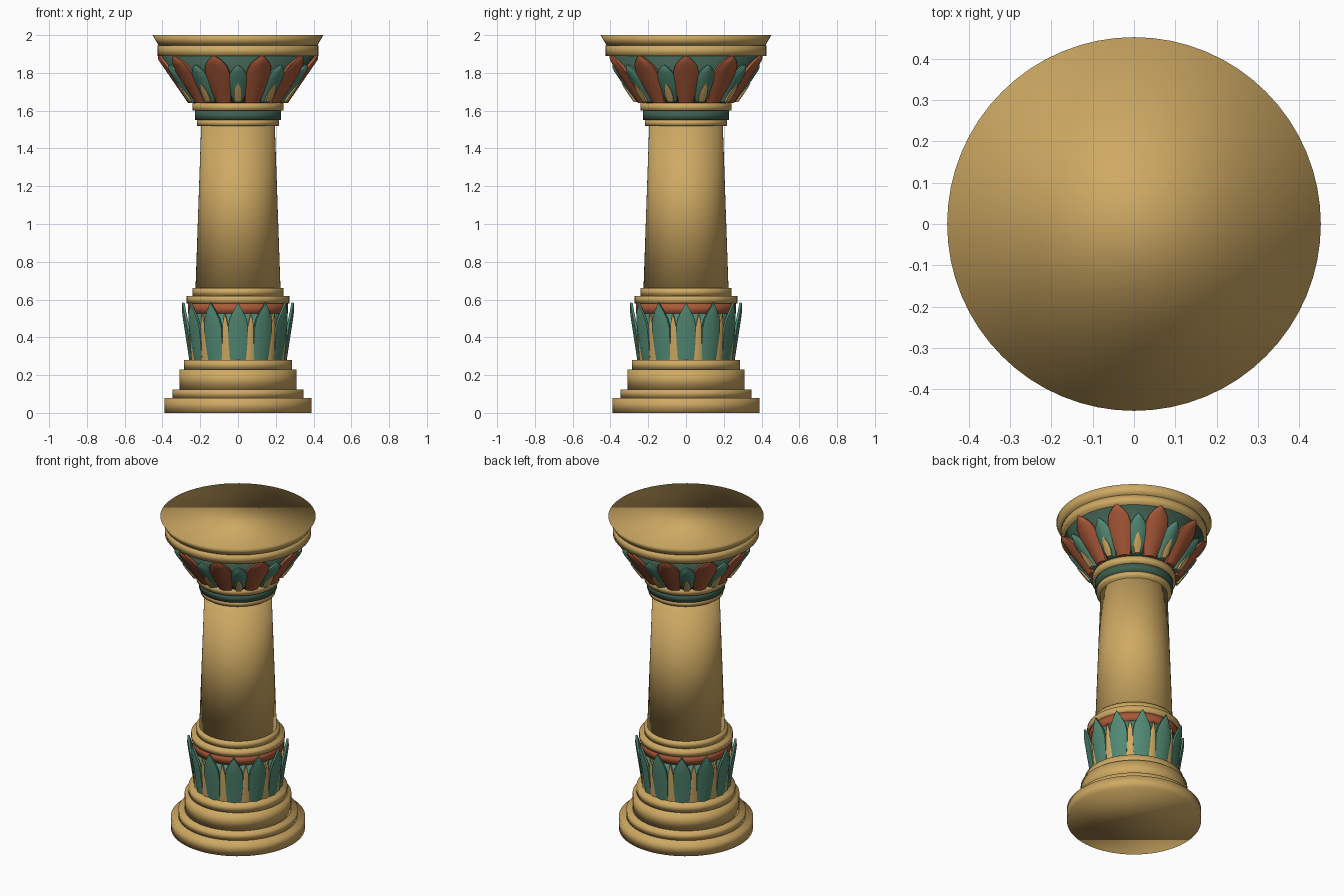
import bpy, bmesh, math
from mathutils import Matrix, Vector

if "Cube" in bpy.data.objects:
    bpy.data.objects.remove(bpy.data.objects["Cube"])


def material(name, rgb):
    m = bpy.data.materials.new(name)
    m.diffuse_color = (*rgb, 1)
    m.use_nodes = True
    m.node_tree.nodes["Principled BSDF"].inputs["Base Color"].default_value = m.diffuse_color
    return m


GOLD = material("sandstone gold", (0.62, 0.40, 0.125))
RED = material("terracotta red", (0.40, 0.10, 0.04))
TEAL = material("leaf green", (0.085, 0.25, 0.175))
DARK = material("dark green", (0.05, 0.115, 0.08))


def finish(name, bm, mat):
    bmesh.ops.recalc_face_normals(bm, faces=bm.faces)
    me = bpy.data.meshes.new(name)
    bm.to_mesh(me)
    bm.free()
    me.materials.append(mat)
    ob = bpy.data.objects.new(name, me)
    bpy.context.collection.objects.link(ob)
    me.shade_smooth()
    return ob


def drum(name, z0, z1, r0, r1, mat):
    """Capped round section of the column."""
    bm = bmesh.new()
    bmesh.ops.create_cone(bm, cap_ends=True, segments=64, radius1=r0, radius2=r1,
                          depth=z1 - z0, matrix=Matrix.Translation((0, 0, (z0 + z1) / 2)))
    return finish(name, bm, mat)


def leaves(name, count, offset, foot, tip, outline, bulge, thick, cols, mat):
    """Ring of leaves; foot/tip are (radius, z), outline is (t, half width)."""
    bm = bmesh.new()
    for k in range(count):
        a = math.radians(-90 + offset + 360 * k / count)
        out, side = Vector((math.cos(a), math.sin(a), 0)), Vector((-math.sin(a), math.cos(a), 0))
        layers = []
        for back in (0, 1):
            grid = []
            for t, w in outline:
                r = foot[0] + (tip[0] - foot[0]) * t
                z = foot[1] + (tip[1] - foot[1]) * t
                row = []
                for c in range(cols):
                    u = 2 * c / (cols - 1) - 1
                    d = r - (u * w) ** 2 / (2 * r)
                    d += -thick if back else bulge * (1 - u * u) * min(1, w / 0.03)
                    row.append(bm.verts.new(out * d + side * (u * w) + Vector((0, 0, z))))
                grid.append(row)
            layers.append(grid)
            for i in range(len(grid) - 1):
                for j in range(cols - 1):
                    bm.faces.new((grid[i][j], grid[i][j + 1], grid[i + 1][j + 1], grid[i + 1][j]))
        # close the rim between front and back
        f, b = layers
        n = len(outline)
        loop = [(0, j) for j in range(cols)] + [(i, cols - 1) for i in range(1, n)]
        loop += [(n - 1, j) for j in range(cols - 2, -1, -1)] + [(i, 0) for i in range(n - 2, 0, -1)]
        for (i, j), (p, q) in zip(loop, loop[1:] + loop[:1]):
            bm.faces.new((f[i][j], f[p][q], b[p][q], b[i][j]))
    bmesh.ops.remove_doubles(bm, verts=bm.verts, dist=0.0002)
    ob = finish(name, bm, mat)
    ob.data.set_sharp_from_angle(angle=math.radians(50))
    return ob


# Column sections from the floor up
for args in [
    ("plinth", 0.0, 0.08, 0.39, 0.39, GOLD),
    ("plinth_step", 0.08, 0.125, 0.347, 0.347, GOLD),
    ("base_drum", 0.125, 0.23, 0.31, 0.31, GOLD),
    ("base_collar", 0.23, 0.28, 0.287, 0.287, GOLD),
    ("leaf_band_core", 0.28, 0.53, 0.235, 0.258, TEAL),
    ("red_ring", 0.525, 0.58, 0.265, 0.265, RED),
    ("lower_ring", 0.58, 0.62, 0.272, 0.272, GOLD),
    ("shaft_foot_ring", 0.62, 0.66, 0.242, 0.242, GOLD),
    ("shaft", 0.66, 1.52, 0.225, 0.195, GOLD),
    ("neck_ring", 1.52, 1.55, 0.218, 0.218, GOLD),
    ("neck_green_ring", 1.55, 1.60, 0.227, 0.227, DARK),
    ("capital_foot_ring", 1.60, 1.64, 0.242, 0.242, GOLD),
    ("capital_bell", 1.64, 1.89, 0.235, 0.405, DARK),
    ("capital_ring", 1.89, 1.945, 0.425, 0.425, GOLD),
    ("capital_lip", 1.945, 2.0, 0.42, 0.452, GOLD),
]:
    drum(*args)

# Leaves round the base
leaves("base_leaves", 12, 0, (0.248, 0.28), (0.295, 0.585),
       [(0, 0.042), (0.3, 0.05), (0.55, 0.054), (0.7, 0.046), (0.85, 0.026), (1, 0)],
       0.010, 0.012, 3, TEAL)
leaves("base_gold_leaves", 12, 15, (0.248, 0.28), (0.272, 0.53),
       [(0, 0.026), (0.4, 0.022), (0.75, 0.014), (1, 0)], 0.008, 0.012, 3, GOLD)

# Petals round the capital
leaves("capital_red_petals", 10, 18, (0.25, 1.64), (0.422, 1.89),
       [(0, 0.038), (0.2, 0.05), (0.45, 0.062), (0.65, 0.067), (0.8, 0.058), (0.92, 0.033), (1, 0.006)],
       0.014, 0.02, 7, RED)
leaves("capital_green_petals", 10, 0, (0.252, 1.645), (0.388, 1.842),
       [(0, 0.024), (0.2, 0.038), (0.45, 0.048), (0.65, 0.05), (0.8, 0.04), (0.92, 0.022), (1, 0.004)],
       0.016, 0.02, 7, TEAL)
leaves("capital_gold_hearts", 10, 0, (0.272, 1.645), (0.342, 1.745),
       [(0, 0.015), (0.3, 0.022), (0.6, 0.019), (0.85, 0.009), (1, 0)],
       0.006, 0.012, 5, GOLD)
